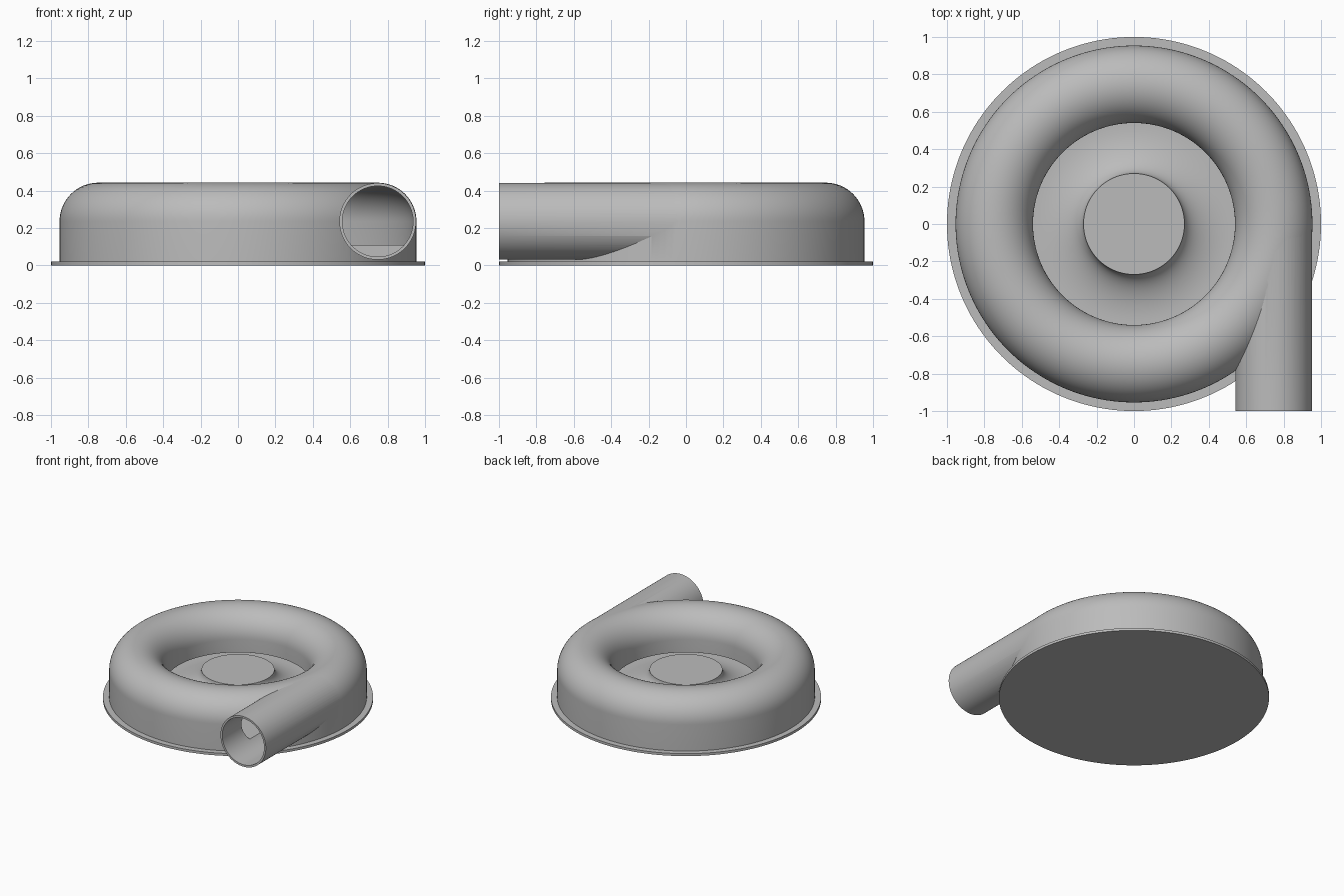
import bpy, bmesh, math
from mathutils import Matrix, Vector

cube = bpy.data.objects.get("Cube")
if cube:
    bpy.data.objects.remove(cube)

SEGMENTS = 160
RING_R, AXIS_Z = 0.747, 0.235      # centre line of the spiral channel
OUTER, INNER = 0.207, 0.19         # channel radii outside and inside

grey = bpy.data.materials.new("casing grey")
grey.use_nodes = True
colour = (0.5, 0.5, 0.5, 1)
grey.diffuse_color = colour
grey.node_tree.nodes["Principled BSDF"].inputs["Base Color"].default_value = colour


def add_object(name, bm):
    bmesh.ops.remove_doubles(bm, verts=bm.verts, dist=1e-5)
    bmesh.ops.recalc_face_normals(bm, faces=bm.faces)
    mesh = bpy.data.meshes.new(name)
    bm.to_mesh(mesh)
    bm.free()
    mesh.materials.append(grey)
    obj = bpy.data.objects.new(name, mesh)
    bpy.context.collection.objects.link(obj)
    return obj


def lathe(name, points, closed=False):
    bm = bmesh.new()
    verts = [bm.verts.new((r, 0, z)) for r, z in points]
    pairs = list(zip(verts, verts[1:]))
    if closed:
        pairs.append((verts[-1], verts[0]))
    edges = [bm.edges.new(p) for p in pairs]
    bmesh.ops.spin(bm, geom=verts + edges, cent=(0, 0, 0), axis=(0, 0, 1),
                   angle=math.tau, steps=SEGMENTS, use_duplicate=False)
    return add_object(name, bm)


def rod(name, radius, y0, y1):
    bm = bmesh.new()
    place = Matrix.Translation((RING_R, (y0 + y1) / 2, AXIS_Z)) @ Matrix.Rotation(math.pi / 2, 4, "X")
    bmesh.ops.create_cone(bm, cap_ends=True, segments=96, radius1=radius,
                          radius2=radius, depth=y1 - y0, matrix=place)
    return add_object(name, bm)


def arch(radius, steps=32):
    # Half circle over the channel, from the outer side to the inner side
    return [(RING_R + radius * math.cos(math.pi * i / steps),
             AXIS_Z + radius * math.sin(math.pi * i / steps)) for i in range(steps + 1)]


def combine(target, tool, operation):
    mod = target.modifiers.new(operation.title(), "BOOLEAN")
    mod.operation, mod.object, mod.solver = operation, tool, "EXACT"
    bpy.context.view_layer.objects.active = target
    bpy.ops.object.modifier_apply(modifier=mod.name)
    bpy.data.objects.remove(tool)


# Casing with base flange, domed channel and flared central hub
FLOOR = 0.112
flare = [(0.52 - 0.25 * math.sin(a), 0.242 - 0.13 * math.cos(a))
         for a in (math.pi / 2 * i / 16 for i in range(17))]
casing = lathe("pump_casing",
               [(0, 0), (1, 0), (1, 0.02), (RING_R + OUTER, 0.02)] + arch(OUTER)
               + [(RING_R - OUTER, FLOOR)] + flare + [(0, 0.242)])

# Straight outlet pipe leaving the channel at a tangent
combine(casing, rod("outlet_pipe", OUTER - 0.002, -1, 0), "UNION")

# Hollow channel, open to the hub through a slot under the inner wall
cavity = lathe("channel_cavity",
               [(0.525, 0.108), (RING_R + INNER, 0.108)] + arch(INNER)
               + [(RING_R - INNER, 0.13), (0.525, 0.13)], closed=True)
combine(casing, cavity, "DIFFERENCE")
combine(casing, rod("pipe_bore", INNER - 0.001, -1.1, -0.002), "DIFFERENCE")

# Smooth curved walls, crisp rims
bpy.ops.object.select_all(action="DESELECT")
casing.select_set(True)
bpy.context.view_layer.objects.active = casing
bpy.ops.object.shade_smooth_by_angle(angle=math.radians(25))
